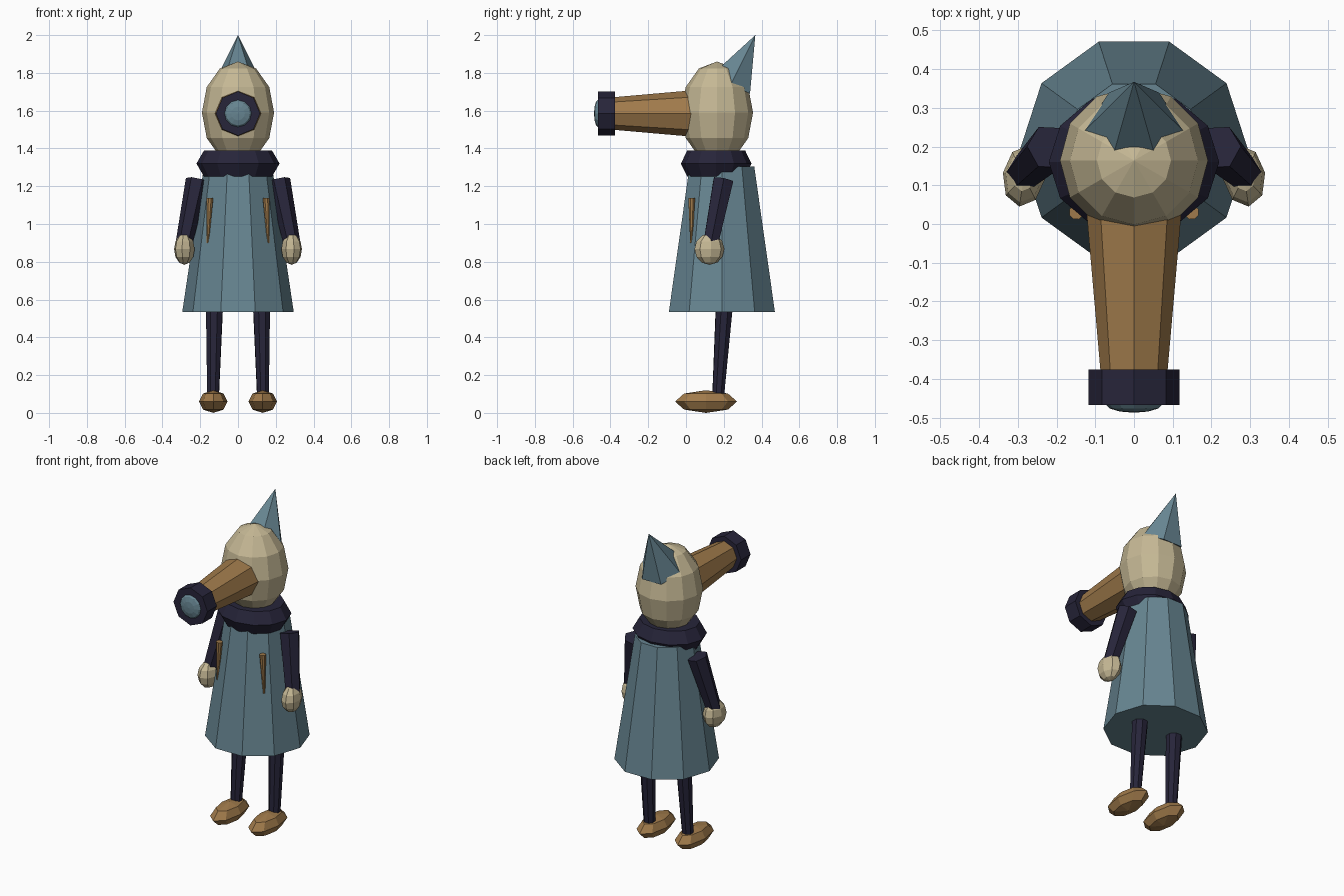
import bpy, bmesh, math
from mathutils import Vector, Matrix

if "Cube" in bpy.data.objects:
    bpy.data.objects.remove(bpy.data.objects["Cube"])


def material(name, rgb):
    m = bpy.data.materials.new(name)
    m.diffuse_color = (*rgb, 1)
    m.use_nodes = True
    m.node_tree.nodes["Principled BSDF"].inputs["Base Color"].default_value = m.diffuse_color
    return m


BLUE = material("dusty blue", (0.135, 0.235, 0.285))
CREAM = material("cream", (0.56, 0.48, 0.30))
BROWN = material("brown", (0.35, 0.195, 0.07))
NAVY = material("dark navy", (0.020, 0.018, 0.042))


def finish(name, bm, mat):
    bmesh.ops.recalc_face_normals(bm, faces=bm.faces)
    me = bpy.data.meshes.new(name)
    bm.to_mesh(me)
    bm.free()
    me.materials.append(mat)
    ob = bpy.data.objects.new(name, me)
    bpy.context.collection.objects.link(ob)
    return ob


def taper(name, start, end, r1, r2, sides, mat, turn=0.0):
    """Capped cone or frustum running between two points."""
    a, b = Vector(start), Vector(end)
    axis = b - a
    bm = bmesh.new()
    bmesh.ops.create_cone(bm, cap_ends=True, segments=sides, radius1=r1,
                          radius2=r2, depth=axis.length)
    rot = Vector((0, 0, 1)).rotation_difference(axis).to_matrix().to_4x4()
    bm.transform(Matrix.Translation((a + b) / 2) @ rot @ Matrix.Rotation(turn, 4, 'Z'))
    return finish(name, bm, mat)


def ball(name, centre, size, segs, rings, mat, tilt=None):
    """Faceted ellipsoid."""
    bm = bmesh.new()
    bmesh.ops.create_uvsphere(bm, u_segments=segs, v_segments=rings, radius=1)
    m = Matrix.Translation(centre)
    if tilt:
        m = m @ tilt
    bm.transform(m @ Matrix.Diagonal((*size, 1)))
    return finish(name, bm, mat)


def ring(name, centre, major, minor, segs, sides, yscale, mat):
    """Faceted torus."""
    bm = bmesh.new()
    loops = []
    for i in range(segs):
        t = 2 * math.pi * i / segs
        loop = []
        for j in range(sides):
            p = 2 * math.pi * j / sides
            r = major + minor * math.cos(p)
            loop.append(bm.verts.new((r * math.cos(t), r * math.sin(t) * yscale,
                                      minor * math.sin(p))))
        loops.append(loop)
    for i in range(segs):
        a, b = loops[i], loops[(i + 1) % segs]
        for j in range(sides):
            k = (j + 1) % sides
            bm.faces.new((a[j], b[j], b[k], a[k]))
    bm.transform(Matrix.Translation(centre))
    return finish(name, bm, mat)


# Robe and collar
taper("robe", (0, 0.19, 0.535), (0, 0.19, 1.305), 0.295, 0.18, 10, BLUE, math.pi / 2)
ring("collar", (0, 0.16, 1.32), 0.14, 0.08, 12, 6, 0.85, NAVY)

# Head and tilted pointed hat
ball("head", (0, 0.164, 1.59), (0.191, 0.191, 0.27), 12, 6, CREAM)
taper("hat", (0, 0.238, 1.74), (0, 0.367, 2.0), 0.13, 0.0, 6, BLUE, math.pi / 2)

# Snout tube with end ring and lens
taper("snout", (0, 0.06, 1.585), (0, -0.42, 1.585), 0.125, 0.083, 8, BROWN)
taper("snout_ring", (0, -0.375, 1.585), (0, -0.467, 1.585), 0.117, 0.117, 8, NAVY)
ball("lens", (0, -0.465, 1.585), (0.073, 0.073, 0.022), 12, 6, BLUE,
     Matrix.Rotation(math.pi / 2, 4, 'X'))

# Paired limbs and toggles
for s, side in ((-1, "left"), (1, "right")):
    taper("arm_" + side, (s * 0.217, 0.198, 1.232), (s * 0.285, 0.132, 0.90),
          0.060, 0.045, 6, NAVY)
    ball("hand_" + side, (s * 0.284, 0.124, 0.867), (0.055, 0.080, 0.083), 8, 6, CREAM,
         Matrix.Rotation(s * 0.15, 4, 'Z'))
    taper("toggle_" + side, (s * 0.149, 0.030, 1.138), (s * 0.160, 0.028, 0.90),
          0.019, 0.006, 8, BROWN)
    taper("leg_" + side, (s * 0.124, 0.205, 0.60), (s * 0.132, 0.170, 0.085),
          0.049, 0.033, 8, NAVY)
    ball("shoe_" + side, (s * 0.131, 0.106, 0.060), (0.076, 0.164, 0.060), 8, 4, BROWN)
